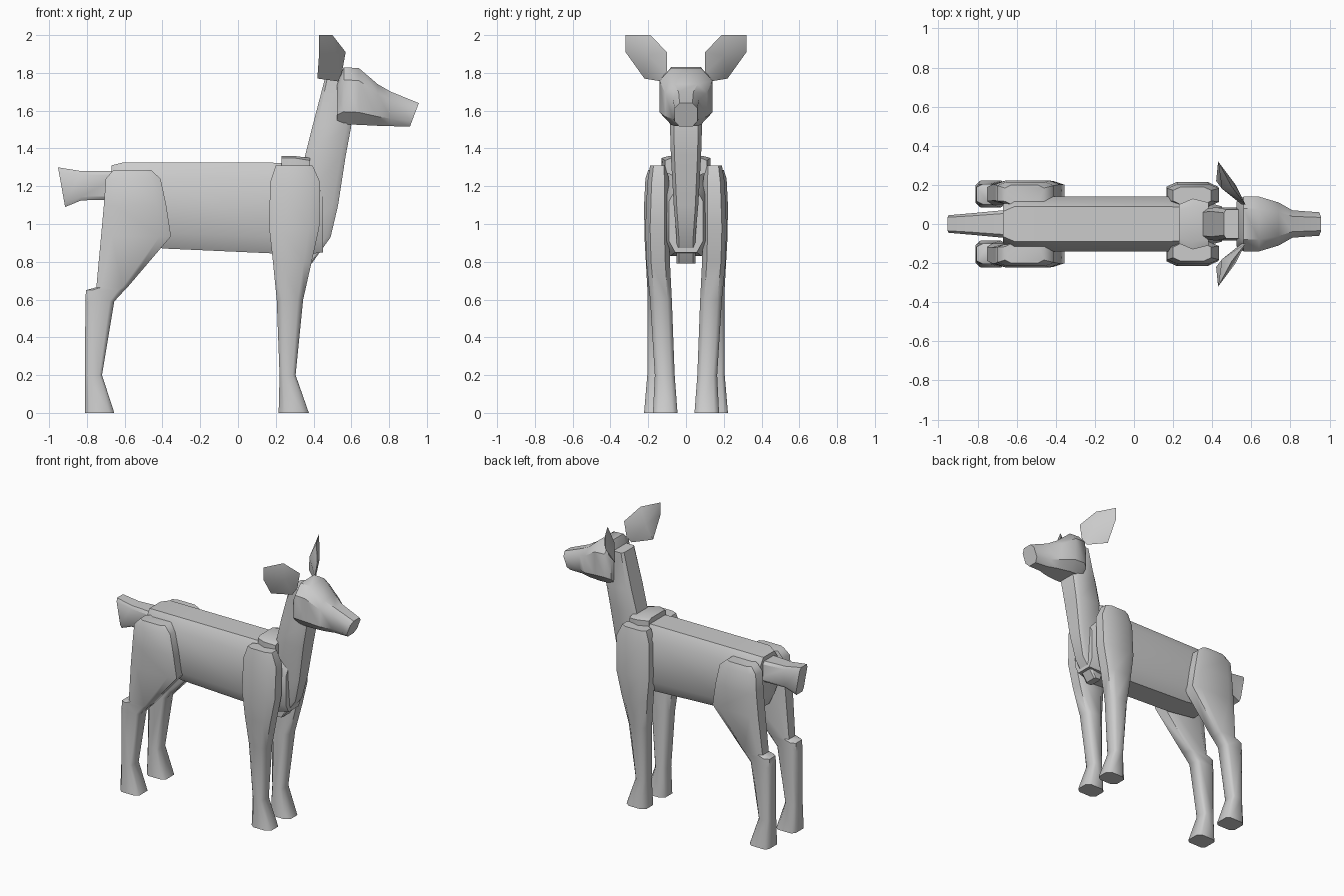
import bpy, bmesh
from math import radians

cube = bpy.data.objects.get("Cube")
if cube:
    bpy.data.objects.remove(cube, do_unlink=True)

grey = bpy.data.materials.new("plain_grey")
grey.use_nodes = True
COLOR = (0.6, 0.6, 0.6, 1)
grey.diffuse_color = COLOR
grey.node_tree.nodes["Principled BSDF"].inputs["Base Color"].default_value = COLOR


def finish(name, bm, angle=40):
    bmesh.ops.recalc_face_normals(bm, faces=bm.faces)
    mesh = bpy.data.meshes.new(name)
    bm.to_mesh(mesh)
    bm.free()
    mesh.materials.append(grey)
    obj = bpy.data.objects.new(name, mesh)
    bpy.context.collection.objects.link(obj)
    bpy.ops.object.select_all(action="DESELECT")
    obj.select_set(True)
    bpy.context.view_layer.objects.active = obj
    bpy.ops.object.shade_smooth_by_angle(angle=radians(angle))
    return obj


def section(a0, a1, b0, b1, cut):
    """Rectangle with its corners cut off, as eight points."""
    ca, cb = (a1 - a0) * cut, (b1 - b0) * cut
    return [(a0 + ca, b0), (a1 - ca, b0), (a1, b0 + cb), (a1, b1 - cb),
            (a1 - ca, b1), (a0 + ca, b1), (a0, b1 - cb), (a0, b0 + cb)]


def loft(name, rings, place, cut=0.2, flip=1, angle=40):
    """Join cut-corner sections (t, a0, a1, b0, b1) along one axis."""
    bm = bmesh.new()
    loops = []
    for t, *box in rings:
        points = [place(t, a, b) for a, b in section(*box, cut)]
        loops.append([bm.verts.new((x, y * flip, z)) for x, y, z in points])
    for low, high in zip(loops, loops[1:]):
        for i in range(8):
            j = (i + 1) % 8
            bm.faces.new((low[i], low[j], high[j], high[i]))
    bm.faces.new(loops[0])
    bm.faces.new(loops[-1])
    return finish(name, bm, angle)


def along_x(t, y, z):
    return t, y, z


def along_z(t, x, y):
    return x, y, t


def centred(rows):
    """Rows of x, half width, bottom, top."""
    return [(x, -w, w, lo, hi) for x, w, lo, hi in rows]


# Torso
loft("torso", centred([
    (-0.67, 0.10, 1.00, 1.31), (-0.61, 0.14, 0.90, 1.325),
    (-0.39, 0.14, 0.87, 1.325), (0.17, 0.14, 0.845, 1.325),
    (0.30, 0.13, 0.83, 1.32), (0.45, 0.09, 0.85, 1.18)]), along_x, 0.18)

# Neck and chest
loft("neck", [(z, x0, x1, -w, w) for z, x0, x1, w in [
    (0.79, 0.34, 0.39, 0.05), (0.93, 0.30, 0.49, 0.05),
    (1.10, 0.29, 0.53, 0.065), (1.36, 0.355, 0.57, 0.08),
    (1.52, 0.395, 0.60, 0.085), (1.77, 0.46, 0.56, 0.075)]], along_z, 0.12)

# Raised shoulder plate at the base of the neck
loft("withers", centred([
    (0.23, 0.10, 1.28, 1.36), (0.30, 0.13, 1.29, 1.36),
    (0.38, 0.11, 1.26, 1.35)]), along_x, 0.15)

# Head and muzzle
loft("head", centred([
    (0.525, 0.115, 1.53, 1.75), (0.56, 0.14, 1.528, 1.83),
    (0.64, 0.14, 1.525, 1.825), (0.74, 0.11, 1.52, 1.74),
    (0.81, 0.07, 1.518, 1.70), (0.91, 0.06, 1.515, 1.64)]),
    lambda t, y, z: (t + (max(0, z - 1.515) * 0.38 if t > 0.9 else 0), y, z), 0.22)

# Tail
loft("tail", centred([
    (-0.62, 0.075, 1.13, 1.28), (-0.83, 0.055, 1.125, 1.28),
    (-0.935, 0.045, 1.09, 1.30)]),
    lambda t, y, z: (t - ((z - 1.2) * 0.18 if t < -0.9 else 0), y, z), 0.12)

# Legs: height, back, front, inner, outer
HIND = [(0, -0.81, -0.655, 0.085, 0.222), (0.2, -0.81, -0.72, 0.10, 0.205),
        (0.59, -0.808, -0.655, 0.10, 0.205), (0.65, -0.805, -0.60, 0.10, 0.205),
        (0.665, -0.75, -0.585, 0.10, 0.205), (0.935, -0.725, -0.355, 0.10, 0.22),
        (1.1, -0.71, -0.38, 0.10, 0.222), (1.24, -0.70, -0.41, 0.10, 0.215),
        (1.285, -0.66, -0.46, 0.10, 0.20)]
FORE = [(0, 0.215, 0.375, 0.045, 0.175), (0.2, 0.22, 0.305, 0.06, 0.165),
        (0.6, 0.205, 0.345, 0.075, 0.19), (0.8, 0.185, 0.39, 0.085, 0.21),
        (0.98, 0.165, 0.43, 0.09, 0.215), (1.22, 0.17, 0.435, 0.09, 0.205),
        (1.31, 0.20, 0.395, 0.10, 0.19)]

# Ear outline, fanned to a front and a back centre
EAR = [(0.55, 0.10, 1.80), (0.57, 0.10, 1.91), (0.50, 0.19, 2.0),
       (0.43, 0.32, 2.0), (0.43, 0.32, 1.91), (0.42, 0.22, 1.77),
       (0.53, 0.13, 1.755)]
EAR_CENTRES = [(0.52, 0.20, 1.89), (0.45, 0.18, 1.89)]

for side, flip in (("near", -1), ("far", 1)):
    loft("hind_leg_" + side, HIND, along_z, 0.16, flip, 50)
    loft("front_leg_" + side, FORE, along_z, 0.2, flip, 50)
    bm = bmesh.new()
    rim = [bm.verts.new((x, y * flip, z)) for x, y, z in EAR]
    for x, y, z in EAR_CENTRES:
        tip = bm.verts.new((x, y * flip, z))
        for i in range(len(rim)):
            bm.faces.new((rim[i - 1], rim[i], tip))
    finish("ear_" + side, bm)
